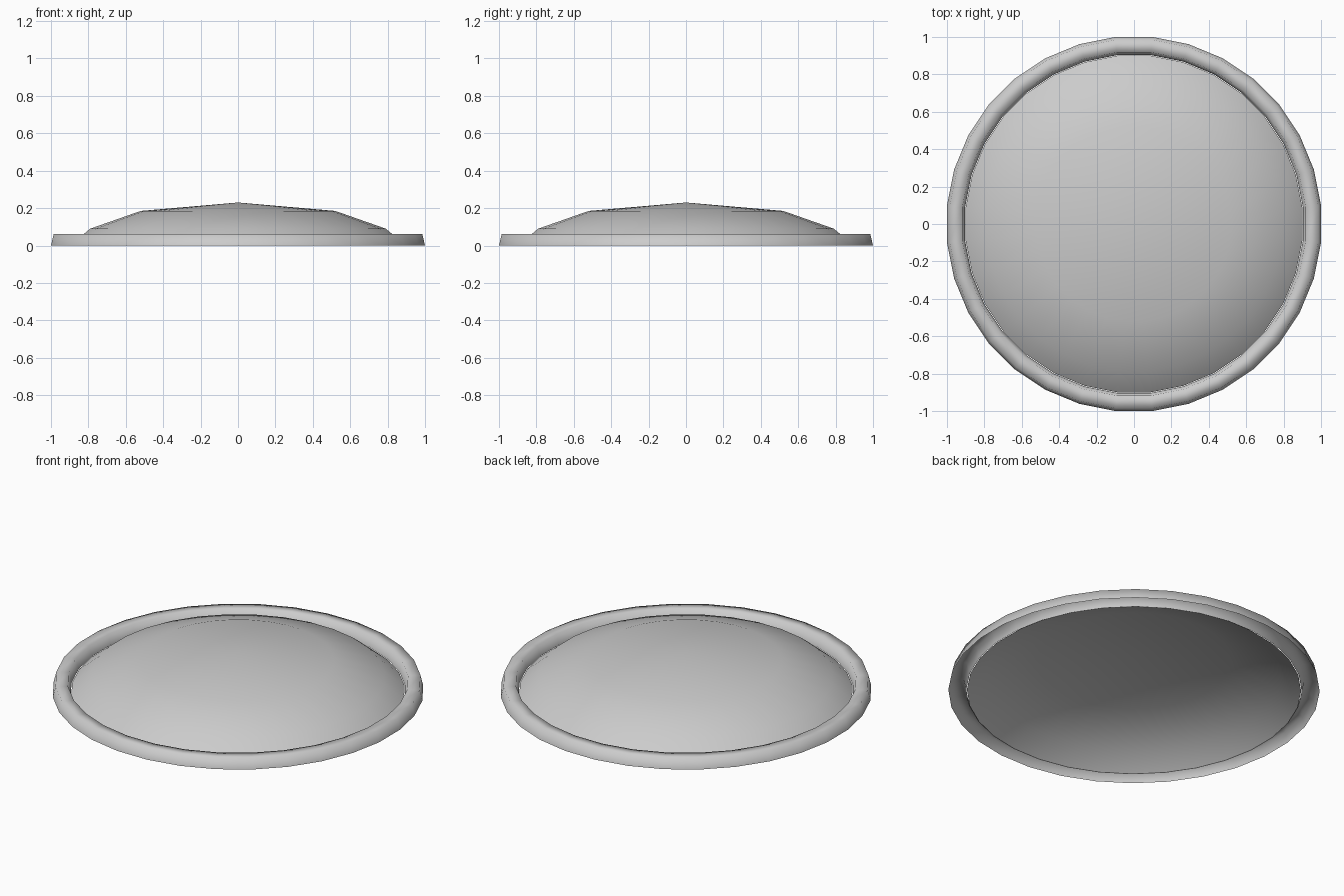
import bpy
import bmesh
from math import cos, sin, pi

SIDES = 32

cube = bpy.data.objects.get("Cube")
if cube:
    bpy.data.objects.remove(cube, do_unlink=True)

grey = bpy.data.materials.new("plain_grey")
grey.use_nodes = True
colour = (0.6, 0.6, 0.6, 1.0)
grey.diffuse_color = colour
grey.node_tree.nodes["Principled BSDF"].inputs["Base Color"].default_value = colour


def lathe(name, profile):
    """Turn an open (flat radius, height) profile, listed inside to outside, about z."""
    bm = bmesh.new()
    rings = []
    for radius, z in profile:
        if radius == 0:
            rings.append([bm.verts.new((0, 0, z))] * SIDES)
            continue
        corner = radius / cos(pi / SIDES)
        angles = [(i + 0.5) * 2 * pi / SIDES for i in range(SIDES)]
        rings.append([bm.verts.new((corner * cos(a), corner * sin(a), z)) for a in angles])
    for inner, outer in zip(rings, rings[1:]):
        for i in range(SIDES):
            j = (i + 1) % SIDES
            loop = [inner[i], outer[i], outer[j], inner[j]]
            face = bm.faces.new(list(dict.fromkeys(loop)))
            face.smooth = True
    mesh = bpy.data.meshes.new(name)
    bm.to_mesh(mesh)
    bm.free()
    mesh.materials.append(grey)
    obj = bpy.data.objects.new(name, mesh)
    bpy.context.scene.collection.objects.link(obj)
    return obj


# Shallow hollow dome
lathe("dome", [(0, 0.23), (0.52, 0.185), (0.79, 0.09), (0.9, 0.0)])

# Raised rim, a channel open underneath
lathe("rim", [(0.903, 0.0), (0.918, 0.062), (0.985, 0.062), (1.0, 0.0)])
